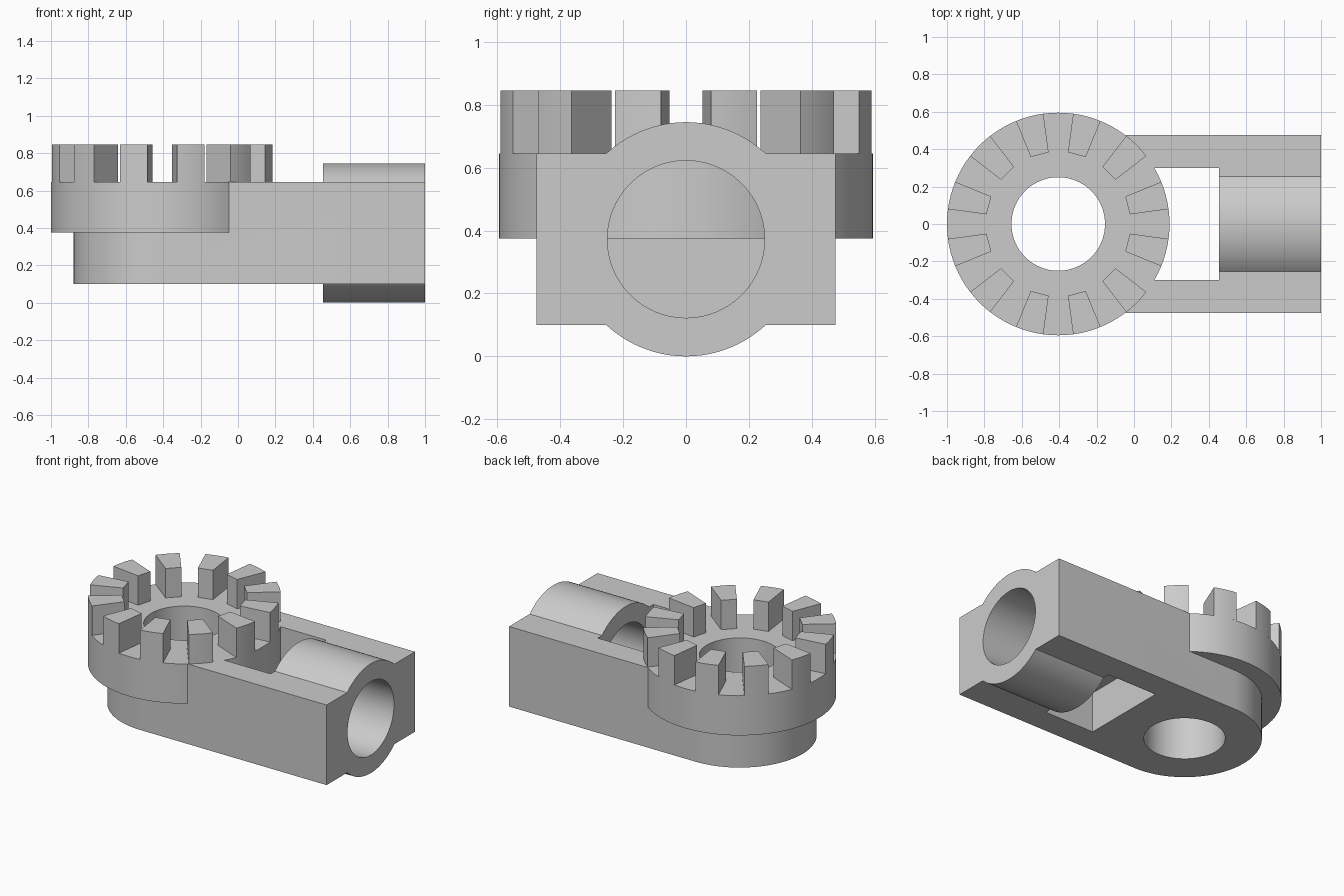
import bpy, bmesh, math
from mathutils import Vector

if "Cube" in bpy.data.objects:
    bpy.data.objects.remove(bpy.data.objects["Cube"])

CX = -0.405                      # centre of the toothed ring
R_RING, R_HOLE = 0.595, 0.25
Z_LOW, Z_STEP, Z_TOP, Z_TOOTH = 0.10, 0.375, 0.645, 0.845
Z_TUBE, R_TUBE = 0.3725, 0.3725  # horizontal barrel

grey = bpy.data.materials.new("light_grey")
grey.diffuse_color = (0.6, 0.6, 0.6, 1)
grey.use_nodes = True
grey.node_tree.nodes["Principled BSDF"].inputs["Base Color"].default_value = grey.diffuse_color


def arc(cx, cy, r, a0, a1, n):
    """n + 1 points of an arc, angles in degrees."""
    return [(cx + r * math.cos(math.radians(a0 + (a1 - a0) * i / n)),
             cy + r * math.sin(math.radians(a0 + (a1 - a0) * i / n))) for i in range(n + 1)]


def circle(cx, cy, r, n=96):
    return arc(cx, cy, r, 0, 360, n)[:-1]


def add_prism(bm, profile, lo, hi, axis="Z"):
    """Extrude a closed profile: (x, y) along z, or (y, z) along x."""
    def place(p, t):
        return Vector((p[0], p[1], t)) if axis == "Z" else Vector((t, p[0], p[1]))
    face = bm.faces.new([bm.verts.new(place(p, lo)) for p in profile])
    out = bmesh.ops.extrude_face_region(bm, geom=[face])
    move = Vector((0, 0, hi - lo)) if axis == "Z" else Vector((hi - lo, 0, 0))
    bmesh.ops.translate(bm, vec=move, verts=[v for v in out["geom"] if isinstance(v, bmesh.types.BMVert)])


def finish(name, bm):
    bmesh.ops.recalc_face_normals(bm, faces=bm.faces)
    mesh = bpy.data.meshes.new(name)
    bm.to_mesh(mesh)
    bm.free()
    mesh.materials.append(grey)
    obj = bpy.data.objects.new(name, mesh)
    bpy.context.collection.objects.link(obj)
    return obj


def prism(name, *args):
    bm = bmesh.new()
    add_prism(bm, *args)
    return finish(name, bm)


def activate(obj):
    bpy.ops.object.select_all(action="DESELECT")
    obj.select_set(True)
    bpy.context.view_layer.objects.active = obj


def combine(target, tool, operation):
    """Apply a boolean and discard the helper."""
    tool.hide_render = True
    mod = target.modifiers.new("bool", "BOOLEAN")
    mod.operation, mod.object, mod.solver = operation, tool, "EXACT"
    activate(target)
    bpy.ops.object.modifier_apply(modifier=mod.name)
    bpy.data.objects.remove(tool, do_unlink=True)


# Arm: slab with one round end
body = prism("clamp_body", arc(CX, 0, 0.475, 90, 270, 48) + [(1, -0.475), (1, 0.475)], Z_LOW, Z_TOP)

# Rectangular window through the slab
combine(body, prism("window_cutter", [(0.08, -0.3), (0.455, -0.3), (0.455, 0.3), (0.08, 0.3)], -0.2, 1.0),
        "DIFFERENCE")

# Barrel and its bore
combine(body, prism("barrel", circle(0, Z_TUBE, R_TUBE), 0.455, 1.0, "X"), "UNION")
combine(body, prism("bore_cutter", circle(0, Z_TUBE, 0.25), 0.3, 1.2, "X"), "DIFFERENCE")

# Wide ring plate, then the vertical hole
combine(body, prism("ring_plate", circle(CX, 0, R_RING), Z_STEP, Z_TOP), "UNION")
combine(body, prism("hole_cutter", circle(CX, 0, R_HOLE), -0.2, 1.2), "DIFFERENCE")

# Twelve teeth standing on the ring: curved outside, flat inside
bm = bmesh.new()
for i in range(12):
    a = 15 + 30 * i
    outer = arc(CX, 0, R_RING, a - 7.3, a + 7.3, 6)
    inner = arc(CX, 0, 0.387, a + 7.3, a - 7.3, 1)
    add_prism(bm, outer + inner, Z_TOP, Z_TOOTH)
teeth = finish("ring_teeth", bm)

for obj in (body, teeth):
    activate(obj)
    bpy.ops.object.shade_smooth_by_angle(angle=math.radians(30))
